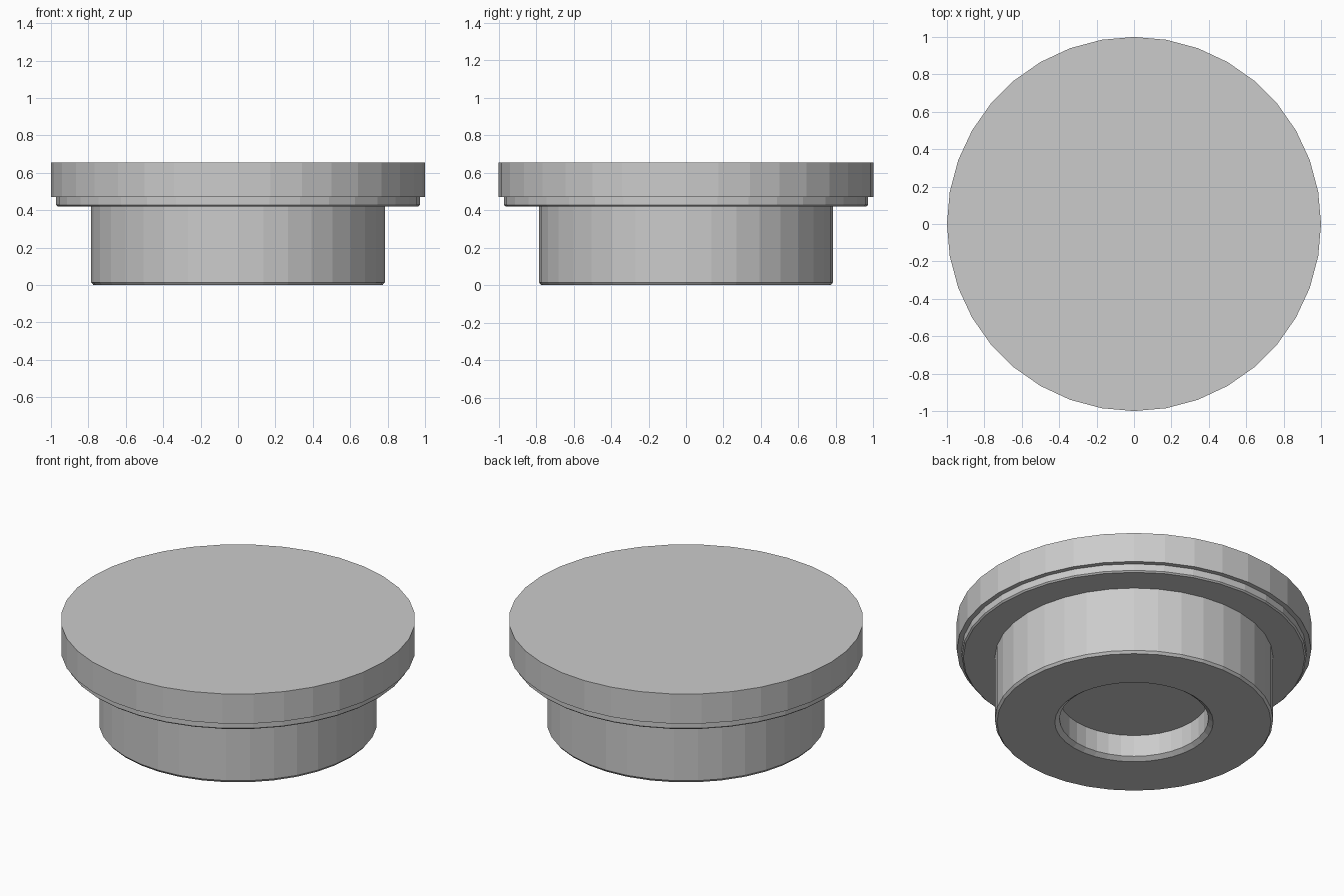
import bpy
import bmesh
from math import cos, sin, tau

SIDES = 36

cube = bpy.data.objects.get("Cube")
if cube:
    bpy.data.objects.remove(cube, do_unlink=True)

# Plain grey material
grey = bpy.data.materials.new("light grey")
grey.use_nodes = True
colour = (0.6, 0.6, 0.6, 1)
grey.diffuse_color = colour
grey.node_tree.nodes["Principled BSDF"].inputs["Base Color"].default_value = colour


def lathe(name, profile):
    """Turn a (radius, height) profile around z and cap both ends."""
    bm = bmesh.new()
    rings = []
    for r, z in profile:
        rings.append([bm.verts.new((r * cos(tau * i / SIDES), r * sin(tau * i / SIDES), z))
                      for i in range(SIDES)])
    for low, high in zip(rings, rings[1:]):
        for i in range(SIDES):
            j = (i + 1) % SIDES
            bm.faces.new((low[i], low[j], high[j], high[i]))
    bm.faces.new(rings[0])
    bm.faces.new(rings[-1])
    bmesh.ops.recalc_face_normals(bm, faces=bm.faces)
    mesh = bpy.data.meshes.new(name)
    bm.to_mesh(mesh)
    bm.free()
    mesh.materials.append(grey)
    obj = bpy.data.objects.new(name, mesh)
    bpy.context.collection.objects.link(obj)
    return obj


# One turned solid, from the recess floor outwards and up to the flat top
recess = [(0.42, 0.155), (0.42, 0.02), (0.447, 0)]
stem = [(0.773, 0), (0.785, 0.015), (0.785, 0.42)]
step = [(0.963, 0.42), (0.972, 0.428), (0.972, 0.47)]
flange = [(1, 0.47), (1, 0.655)]
lathe("flanged_plug", recess + stem + step + flange)
